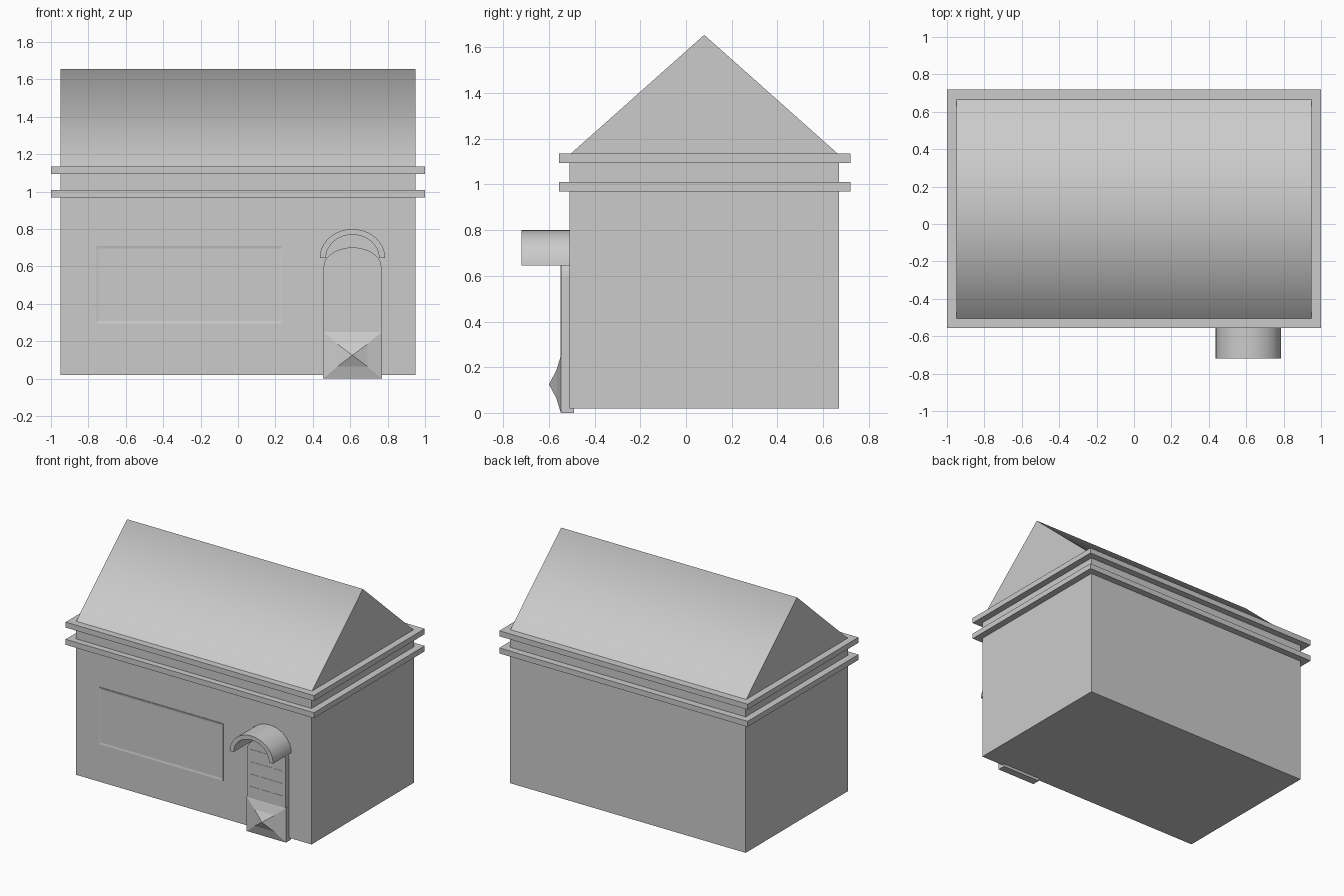
import bpy, bmesh, math

if "Cube" in bpy.data.objects:
    bpy.data.objects.remove(bpy.data.objects["Cube"])

FRONT, BACK = -0.51, 0.67   # wall planes
DOOR_X = 0.612


def make(name, verts, faces):
    me = bpy.data.meshes.new(name)
    me.from_pydata(verts, [], faces)
    bm = bmesh.new()
    bm.from_mesh(me)
    bmesh.ops.recalc_face_normals(bm, faces=bm.faces)
    bm.to_mesh(me)
    bm.free()
    ob = bpy.data.objects.new(name, me)
    bpy.context.collection.objects.link(ob)
    return ob


def box(name, x0, x1, y0, y1, z0, z1):
    v = [(x, y, z) for x in (x0, x1) for y in (y0, y1) for z in (z0, z1)]
    return make(name, v, [(0, 1, 3, 2), (4, 5, 7, 6), (0, 1, 5, 4),
                          (2, 3, 7, 6), (0, 2, 6, 4), (1, 3, 7, 5)])


def extrude_xz(name, pts, y0, y1):
    """Closed x-z outline extruded along y."""
    n = len(pts)
    v = [(x, y0, z) for x, z in pts] + [(x, y1, z) for x, z in pts]
    f = [tuple(range(n)), tuple(range(n, 2 * n))]
    f += [(i, (i + 1) % n, (i + 1) % n + n, i + n) for i in range(n)]
    return make(name, v, f)


def arc(rx, rz, cz, n):
    return [(DOOR_X + rx * math.cos(math.pi * i / n), cz + rz * math.sin(math.pi * i / n))
            for i in range(n + 1)]


# Walls and the two projecting cornice bands
box("walls", -0.95, 0.95, FRONT, BACK, 0.02, 1.115)
box("lower_cornice", -1, 1, -0.555, 0.72, 0.97, 1.01)
box("upper_cornice", -1, 1, -0.555, 0.72, 1.095, 1.135)

# Gabled roof: slopes shade smoothly over the ridge, gables stay flat
prof = [(FRONT, 1.13), (0.08, 1.655), (BACK, 1.13)]
roof = make("roof", [(x, y, z) for x in (-0.95, 0.95) for y, z in prof],
            [(0, 1, 2), (3, 4, 5), (0, 1, 4, 3), (1, 2, 5, 4), (0, 2, 5, 3)])
for p in roof.data.polygons:
    p.use_smooth = True
for e in roof.data.edges:
    e.use_edge_sharp = set(e.vertices) != {1, 4}

# Shallow shop window: rim with a panel set just behind it
win = box("window", -0.76, 0.24, FRONT - 0.004, FRONT + 0.02, 0.295, 0.71)
bm = bmesh.new()
bm.from_mesh(win.data)
face = min(bm.faces, key=lambda f: f.calc_center_median().y)
bmesh.ops.inset_region(bm, faces=[face], thickness=0.02, depth=0)
bmesh.ops.translate(bm, verts=face.verts, vec=(0, 0.003, 0))
bm.to_mesh(win.data)
bm.free()

# Arched door leaf with thin glazing bars
door = extrude_xz("door", [(DOOR_X - 0.155, 0), (DOOR_X + 0.155, 0)] + arc(0.155, 0.105, 0.597, 14),
                  -0.548, -0.49)
for i, x in enumerate((-0.05, 0.05)):
    box(f"door_bar_{i}", DOOR_X + x - 0.004, DOOR_X + x + 0.004, -0.55, -0.54, 0.25, 0.66)
for i in range(4):
    z = 0.33 + i * 0.09
    box(f"door_rail_{i}", DOOR_X - 0.13, DOOR_X + 0.13, -0.55, -0.54, z - 0.004, z + 0.004)

# Pointed stud panel at the foot of the door
rings = [(0.158, 0.125, -0.49), (0.158, 0.125, -0.548), (0.08, 0.06, -0.568)]
v = [(DOOR_X + sx * rx, y, 0.125 + sz * rz) for rx, rz, y in rings
     for sx, sz in ((-1, -1), (1, -1), (1, 1), (-1, 1))] + [(DOOR_X, -0.60, 0.125)]
f = [(0, 1, 2, 3)]
for i in range(4):
    j = (i + 1) % 4
    f += [(i, j, j + 4, i + 4), (i + 4, j + 4, j + 8, i + 8), (i + 8, j + 8, 12)]
make("door_foot_panel", v, f)

# Curved canopy over the door
canopy = extrude_xz("door_canopy", arc(0.175, 0.155, 0.645, 20) + arc(0.142, 0.125, 0.645, 20)[::-1],
                    -0.72, FRONT + 0.01)
bpy.context.view_layer.objects.active = canopy
canopy.select_set(True)
bpy.ops.object.shade_smooth_by_angle(angle=math.radians(35))
